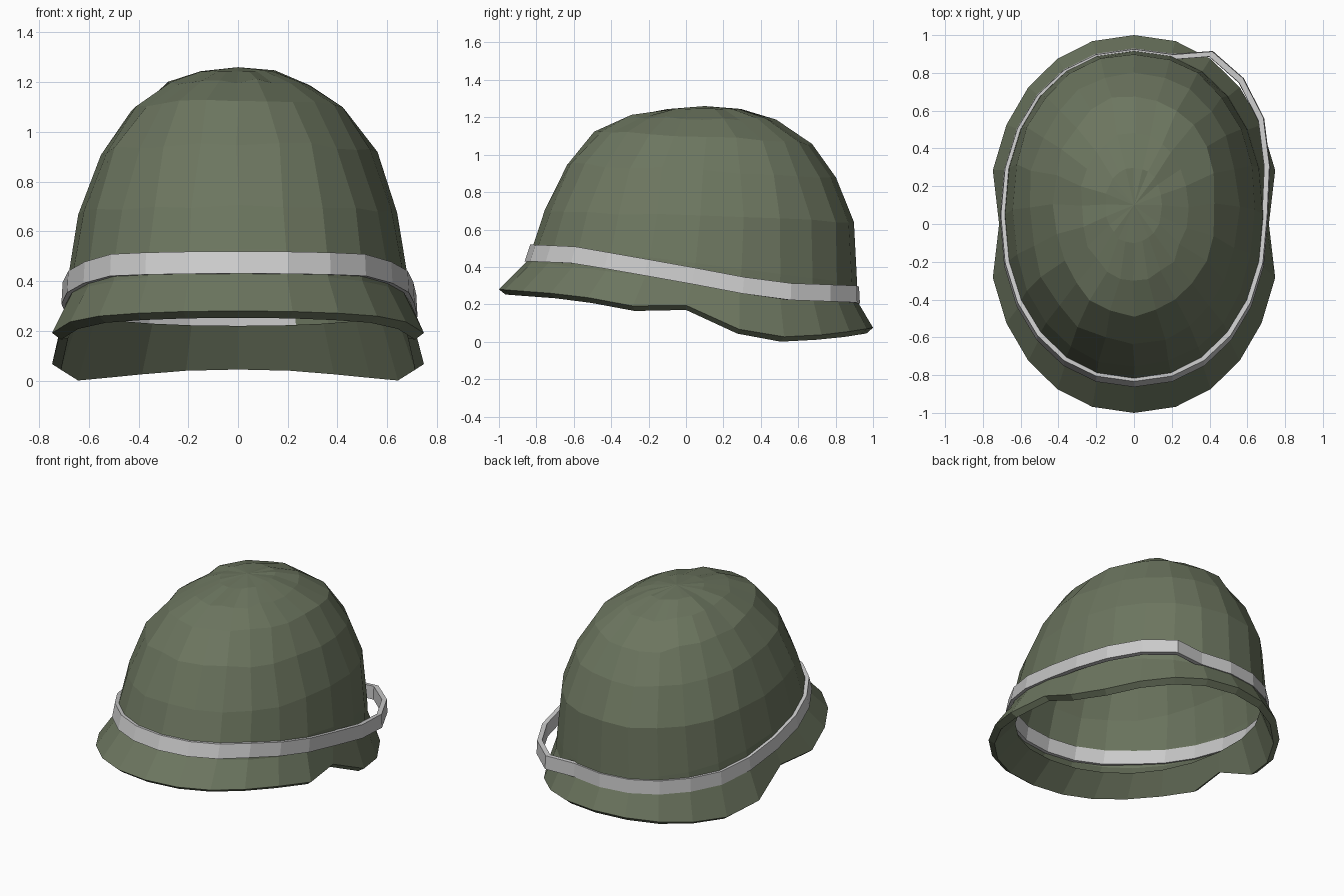
import bpy, bmesh, math, random

if "Cube" in bpy.data.objects:
    bpy.data.objects.remove(bpy.data.objects["Cube"])

random.seed(4)
N = 24


def lerp_table(table, v):
    if v <= table[0][0]:
        return table[0][1]
    for (a, za), (b, zb) in zip(table, table[1:]):
        if v <= b:
            return za + (zb - za) * (v - a) / (b - a)
    return table[-1][1]


def oval(rx, yf, yb):
    """Slightly squared egg-shaped loop, starting on the +x side."""
    mid, half, pts = (yf + yb) / 2, (yb - yf) / 2, []
    for i in range(N):
        a = 2 * math.pi * i / N
        c, s = math.cos(a), math.sin(a)
        pts.append((rx * math.copysign(abs(c) ** 0.93, c),
                    mid + half * math.copysign(abs(s) ** 0.93, s)))
    return pts


def bridge(bm, a, b):
    for i in range(N):
        j = (i + 1) % N
        bm.faces.new((a[i], a[j], b[j], b[i]))


def finish(name, bm, color=None):
    mesh = bpy.data.meshes.new(name)
    bm.to_mesh(mesh)
    bm.free()
    obj = bpy.data.objects.new(name, mesh)
    bpy.context.collection.objects.link(obj)
    if color:
        mat = bpy.data.materials.new(name + "_paint")
        mat.diffuse_color = color
        mat.use_nodes = True
        mat.node_tree.nodes["Principled BSDF"].inputs["Base Color"].default_value = mat.diffuse_color
        mesh.materials.append(mat)
    return obj


# Helmet shell: inner flange, wavy rim, then dome loops up to the crown
RIM = [(-1, .255), (-.6, .225), (-.25, .16), (0, .14), (.24, .05),
       (.5, .0), (.78, .015), (1, .05)]
bm = bmesh.new()
loops = []


def rim_loop(rx, yf, yb, lift, pinch):
    verts = []
    for i, (x, y) in enumerate(oval(rx, yf, yb)):
        side = i % (N // 2) == 0
        z = lerp_table(RIM, y) + lift + (.03 if side else 0)
        verts.append(bm.verts.new((x * pinch if side else x, y, z)))
    loops.append(verts)


def tilted_loop(rx, yf, zf, yb, zb, jitter=0.0):
    verts = []
    for x, y in oval(rx, yf, yb):
        z = zf + (zb - zf) * (y - yf) / (yb - yf)
        j = [random.uniform(-jitter, jitter) for _ in range(3)]
        verts.append(bm.verts.new((x + j[0], y + j[1], z + j[2])))
    loops.append(verts)


tilted_loop(.655, -.80, .36, .87, .22)
rim_loop(.735, -.965, .965, 0, .93)
rim_loop(.772, -1, 1, .025, .925)
for spec in [(.69, -.85, .43, .92, .21, 0),
             (.682, -.812, .53, .915, .31, 0),
             (.645, -.75, .70, .90, .64, .007),
             (.555, -.63, .95, .80, .87, .010),
             (.43, -.48, 1.12, .68, 1.06, .012),
             (.28, -.30, 1.205, .48, 1.185, .010),
             (.15, -.10, 1.245, .30, 1.24, .005)]:
    tilted_loop(*spec)
for a, b in zip(loops, loops[1:]):
    bridge(bm, a, b)
crown = bm.verts.new((0, .1, 1.26))
for i in range(N):
    bm.faces.new((loops[-1][i], loops[-1][(i + 1) % N], crown))
finish("helmet_shell", bm, (.15, .18, .115, 1))

# Strap: a thin band round the dome, loose at the back on the right side
BAND = [(-.85, .43), (-.6, .42), (0, .315), (.45, .225), (.93, .205)]
LOOSE = {1: 1.05, 2: 1.11, 3: 1.13, 4: 1.12, 5: 1.04}
bm = bmesh.new()


def strap_loop(offset, lift, flare):
    verts = []
    base = oval(.70 + offset, -.828 - offset - flare, .92 + offset)
    for i, (x, y) in enumerate(base):
        k = LOOSE.get(i, 1.0)
        z = lerp_table(BAND, y) + lift
        verts.append(bm.verts.new((x * k, y * k if i < 5 else y, z)))
    return verts


ring = [strap_loop(.01, 0, .025), strap_loop(.005, .09, 0),
        strap_loop(-.022, .09, 0), strap_loop(-.022, 0, .02)]
for a, b in zip(ring, ring[1:] + ring[:1]):
    bridge(bm, a, b)
bmesh.ops.recalc_face_normals(bm, faces=bm.faces)
finish("helmet_strap", bm)
